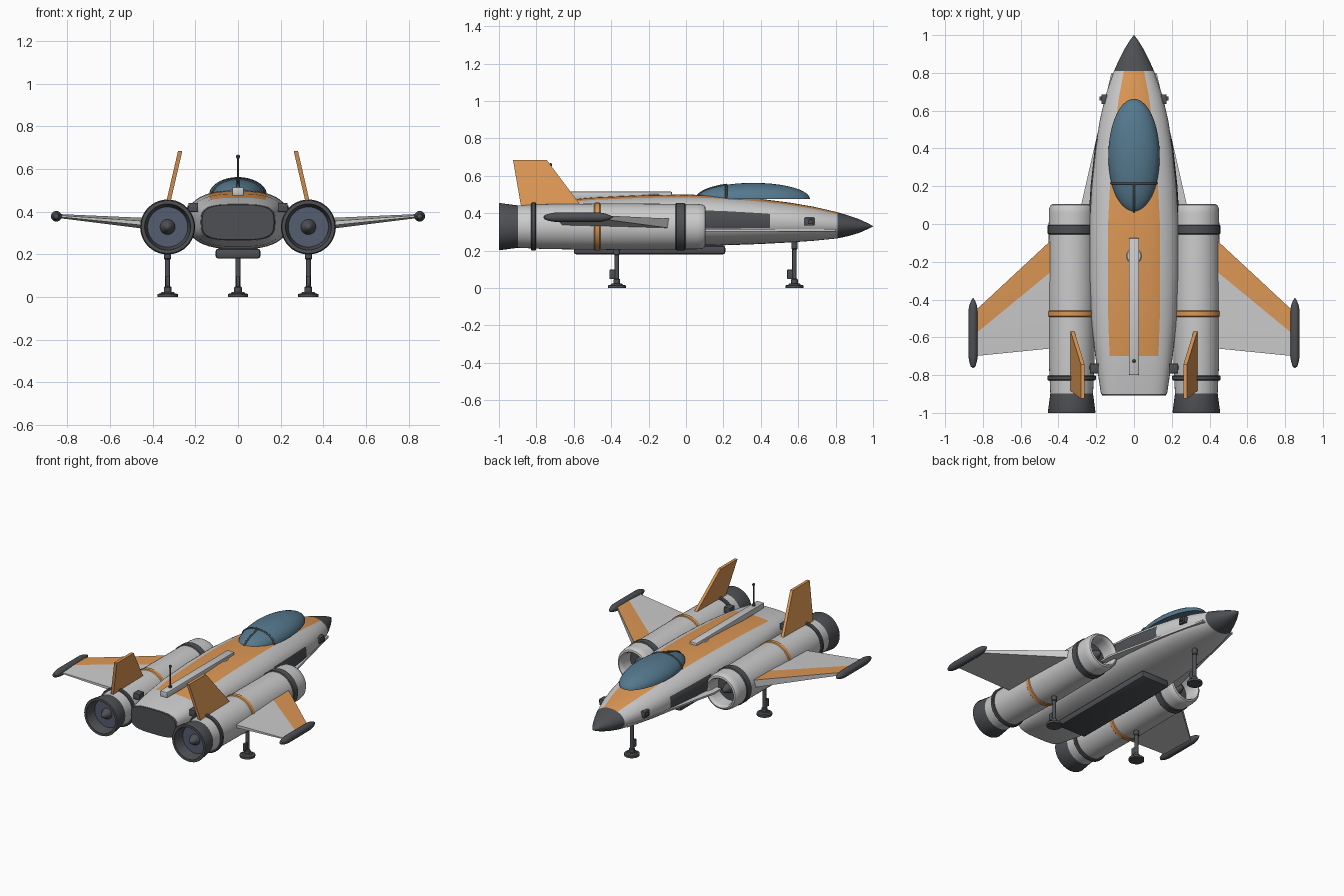
import bpy, bmesh
from math import sin, cos, pi, radians
from mathutils import Vector

if "Cube" in bpy.data.objects:
    bpy.data.objects.remove(bpy.data.objects["Cube"])


def mat(name, rgb):
    m = bpy.data.materials.new(name)
    m.diffuse_color = (*rgb, 1)
    m.use_nodes = True
    m.node_tree.nodes["Principled BSDF"].inputs["Base Color"].default_value = m.diffuse_color
    return m


HULL = mat("hull_grey", (0.62, 0.62, 0.62))
ORANGE = mat("orange", (0.72, 0.31, 0.09))
DARK = mat("dark_grey", (0.075, 0.08, 0.088))
GLASS = mat("canopy_blue", (0.09, 0.19, 0.27))
SLATE = mat("slate", (0.09, 0.11, 0.16))


def finish(bm, name, mats, mirror=False, smooth=True):
    bmesh.ops.remove_doubles(bm, verts=bm.verts, dist=1e-5)
    bmesh.ops.recalc_face_normals(bm, faces=bm.faces)
    me = bpy.data.meshes.new(name)
    bm.to_mesh(me)
    bm.free()
    for m in mats:
        me.materials.append(m)
    ob = bpy.data.objects.new(name, me)
    bpy.context.collection.objects.link(ob)
    if mirror:
        ob.modifiers.new("mirror", "MIRROR").use_mirror_merge = False
    if smooth:
        bpy.ops.object.select_all(action="DESELECT")
        bpy.context.view_layer.objects.active = ob
        ob.select_set(True)
        bpy.ops.object.shade_smooth_by_angle(angle=radians(35))
    return ob


def loft(name, rings, mats, pick=None, mirror=False, caps=True, closed=True):
    """Skin a list of rings; pick(i, k) gives the material slot of each face."""
    bm = bmesh.new()
    vs = [[bm.verts.new(p) for p in r] for r in rings]
    n = len(rings[0])
    for i in range(len(vs) - 1):
        for k in range(n if closed else n - 1):
            j = (k + 1) % n
            f = bm.faces.new((vs[i][k], vs[i][j], vs[i + 1][j], vs[i + 1][k]))
            f.material_index = pick(i, k) if pick else 0
    if caps:
        bm.faces.new(vs[0][::-1])
        bm.faces.new(vs[-1]).material_index = pick(len(vs) - 2, 0) if pick else 0
    return finish(bm, name, mats, mirror)


def lathe(name, prof, c, mats, axis="y", mirror=False, seg=40, pick=None, closed=False):
    """Revolve (radius, position) points about a y or z axis through c."""
    def pt(r, t, a):
        u, v = r * cos(a), r * sin(a)
        return (c[0] + u, t, c[1] + v) if axis == "y" else (c[0] + u, c[1] + v, t)
    if closed:
        prof = prof + prof[:1]
    rings = [[pt(max(r, 1e-7), t, 2 * pi * k / seg) for k in range(seg)] for r, t in prof]
    return loft(name, rings, mats, pick, mirror, caps=False)


def box(name, c, s, m, bevel=0.005, mirror=False):
    bm = bmesh.new()
    bmesh.ops.create_cube(bm, size=1)
    for v in bm.verts:
        v.co = Vector([v.co[i] * s[i] + c[i] for i in range(3)])
    bmesh.ops.bevel(bm, geom=bm.edges[:], offset=bevel, segments=2, affect="EDGES", profile=0.5)
    return finish(bm, name, [m], mirror)


# Fuselage sections: y, half width, top z, bottom z, roundness exponent
SEC = [(-0.90, 0.175, 0.435, 0.265, 3.4), (-0.80, 0.19, 0.452, 0.248, 3.2),
       (-0.70, 0.205, 0.465, 0.236, 3.0), (-0.50, 0.228, 0.484, 0.226, 2.7),
       (-0.25, 0.24, 0.496, 0.223, 2.5), (0.0, 0.239, 0.5, 0.224, 2.5),
       (0.2, 0.227, 0.493, 0.228, 2.4), (0.4, 0.205, 0.476, 0.235, 2.3),
       (0.55, 0.181, 0.457, 0.243, 2.2), (0.68, 0.151, 0.435, 0.252, 2.1),
       (0.81, 0.106, 0.405, 0.265, 2.0), (0.87, 0.079, 0.387, 0.278, 2.0),
       (0.93, 0.048, 0.366, 0.296, 2.0), (0.975, 0.02, 0.345, 0.316, 2.0),
       (1.0, 0.001, 0.331, 0.329, 2.0)]


def skin(y, a, off=0.0):
    i = max(k for k in range(len(SEC) - 1) if SEC[k][0] <= y or k == 0)
    p, q = SEC[i], SEC[i + 1]
    t = (y - p[0]) / (q[0] - p[0])
    w, top, bot, n = [p[j] + t * (q[j] - p[j]) for j in range(1, 5)]
    pw = lambda v: (1 if v >= 0 else -1) * abs(v) ** (2 / n)
    return ((w + off) * pw(cos(a)), y, (top + bot) / 2 + ((top - bot) / 2 + off) * pw(sin(a)))


# Fuselage with orange dorsal stripe and dark nose
def body_mat(i, k):
    y = (SEC[i][0] + SEC[i + 1][0]) / 2
    return 2 if y > 0.81 else 1 if y > -0.7 and 8 <= k < 16 else 0


loft("fuselage", [[skin(s[0], 2 * pi * k / 48) for k in range(48)] for s in SEC],
     [HULL, ORANGE, DARK], body_mat)
loft("rear_panel", [[(x * s, y, 0.35 + (z - 0.35) * s) for x, y, z in
                     [skin(-0.9, 2 * pi * k / 48) for k in range(48)]] for s in (0.99,)] +
     [[(x * 0.96, -0.908, 0.35 + (z - 0.35) * 0.96) for x, y, z in
       [skin(-0.9, 2 * pi * k / 48) for k in range(48)]]], [DARK])

# Side panels following the hull
loft("side_panel", [[skin(0.06 + 0.39 * i / 8, radians(-14 + 32 * k / 6), 0.003) for k in range(7)]
                    for i in range(9)], [DARK], mirror=True, caps=False, closed=False)

# Strakes running into the intakes
loft("strake", [[(0.0, 0.8, z), (0.12, 0.8, z), (0.28, 0.1, z), (0.28, 0.02, z), (0.0, 0.02, z)]
                for z in (0.303, 0.315)], [HULL], mirror=True)

# Canopy and its frame
CY, CZ = 0.36, 0.476


def dome(u, a, s=1.0):
    return (0.136 * s * cos(u) * cos(a), CY + 0.303 * s * cos(u) * sin(a), CZ + 0.086 * s * sin(u))


loft("canopy", [[dome(0, 2 * pi * k / 40, 0.02) for k in range(40)]] +
     [[dome(pi / 2 * i / 10 * 0.999, 2 * pi * k / 40) for k in range(40)] for i in range(11)], [GLASS])


def tube(name, pts, r, m):
    cu = bpy.data.curves.new(name, "CURVE")
    cu.dimensions = "3D"
    cu.bevel_depth = r
    cu.bevel_resolution = 2
    sp = cu.splines.new("POLY")
    sp.points.add(len(pts) - 1)
    for p, q in zip(sp.points, pts):
        p.co = (*q, 1)
    cu.materials.append(m)
    ob = bpy.data.objects.new(name, cu)
    bpy.context.collection.objects.link(ob)


f = (1 - (0.145 / 0.303) ** 2) ** 0.5
tube("canopy_hoop", [(0.136 * f * cos(pi * k / 20), 0.215, CZ + 0.086 * f * sin(pi * k / 20))
                     for k in range(21)], 0.006, DARK)
tube("canopy_rib", [(0, CY - 0.303 * cos(u), CZ + 0.086 * sin(u))
                    for u in [1.07 * k / 12 for k in range(13)]], 0.006, DARK)

# Spine bar, hatch and antenna
box("spine_bar", (0, -0.4375, 0.495), (0.054, 0.725, 0.04), HULL, 0.006)
lathe("dorsal_hatch", [(0, 0.503), (0.036, 0.503), (0.04, 0.499), (0.04, 0.47)], (0, -0.17), [HULL], "z")
lathe("antenna", [(0, 0.668), (0.007, 0.665), (0.01, 0.658), (0.007, 0.651), (0.004, 0.648),
                  (0.004, 0.53), (0.01, 0.525), (0.01, 0.5)], (0, -0.725), [DARK], "z", seg=12)

# Belly pod
box("belly_pod", (0, -0.195, 0.203), (0.21, 0.81, 0.046), DARK, 0.012)

# Engines
E = (0.33, 0.328)
lathe("engine_nacelle", [(0, 0.0), (0.088, 0.0), (0.088, 0.075), (0.092, 0.095), (0.1, 0.105),
                         (0.11, 0.101), (0.118, 0.088), (0.121, 0.06), (0.122, -0.1), (0.124, -0.4),
                         (0.12, -0.75), (0.113, -0.9), (0, -0.9)], E, [HULL, DARK], mirror=True,
      pick=lambda i, k: 1 if i == 0 else 0)
lathe("intake_spinner", [(0, 0.075), (0.015, 0.062), (0.03, 0.03), (0.036, -0.002)], E, [DARK], mirror=True, seg=20)
lathe("exhaust_nozzle", [(0.107, -0.885), (0.112, -0.89), (0.126, -0.995), (0.124, -1.0), (0.108, -1.0),
                         (0.094, -0.93), (0, -0.93)], E, [DARK, SLATE], mirror=True,
      pick=lambda i, k: 1 if i == 5 else 0)
lathe("exhaust_cone", [(0, -0.985), (0.014, -0.975), (0.034, -0.94), (0.036, -0.929)], E, [DARK], mirror=True, seg=20)
for name, y, w, r, m in [("intake_band", -0.03, 0.052, 0.127, DARK), ("orange_band", -0.475, 0.034, 0.128, ORANGE),
                         ("nozzle_band", -0.815, 0.026, 0.129, DARK)]:
    h = w / 2
    lathe(name, [(0.112, y - h), (r - 0.005, y - h), (r, y - h + 0.005), (r, y + h - 0.005),
                 (r - 0.005, y + h), (0.112, y + h)], E, [m], mirror=True, closed=True)

# Wings with orange leading strip, and tip pods
WING = [(0.40, 0.342, 0.027, -0.05, -0.22, -0.655), (0.85, 0.38, 0.009, -0.468, -0.59, -0.70)]
loft("wing", [[(x, le, z + t), (x, sp, z + t), (x, te, z + t * 0.4), (x, te, z - t * 0.4), (x, le, z - t)]
              for x, z, t, le, sp, te in WING], [HULL, ORANGE],
     lambda i, k: 1 if k == 0 and i == 0 else 0, mirror=True).data.polygons[-1].material_index = 0
lathe("wingtip_pod", [(0, -0.39), (0.01, -0.405), (0.02, -0.43), (0.025, -0.46), (0.025, -0.7),
                      (0.02, -0.73), (0.012, -0.755), (0, -0.763)], (0.852, 0.378), [DARK], mirror=True, seg=20)

# Canted tail fins
loft("tail_fin", [[(x - 0.01, a, z), (x + 0.01, a, z), (x + 0.01, b, z), (x - 0.01, b, z)]
                  for x, z, a, b in [(0.331, 0.425, -0.55, -0.88), (0.271, 0.685, -0.745, -0.925)]],
     [ORANGE], mirror=True)

# Manoeuvring thruster blocks
for name, c in [("nose_thruster", (0.157, 0.66, 0.355)), ("tail_thruster", (0.21, -0.765, 0.42))]:
    box(name, c, (0.03 if "nose" in name else 0.046, 0.052, 0.042), DARK, 0.003, True)
    x, y, z = c
    box(name + "_port", (x + 0.016, y + 0.005, z), (0.02, 0.022, 0.02), DARK, 0.003, True)

# Landing gear
for name, x, y, top, mir in [("nose_gear", 0, 0.58, 0.26, False), ("tail_gear", 0.33, -0.37, 0.23, True)]:
    lathe(name + "_strut", [(0, top), (0.017, top), (0.017, top - 0.05), (0.012, top - 0.055), (0.012, 0.05),
                            (0.018, 0.045), (0.018, 0.02), (0, 0.02)], (x, y), [DARK], "z", mir, 16)
    lathe(name + "_foot", [(0, 0.024), (0.028, 0.024), (0.034, 0.016), (0.048, 0.014), (0.048, 0.0), (0, 0.0)],
          (x, y), [DARK], "z", mir, 20)
    box(name + "_actuator", (x, y - 0.024, 0.073), (0.018, 0.03, 0.05), DARK, 0.003, mir)
